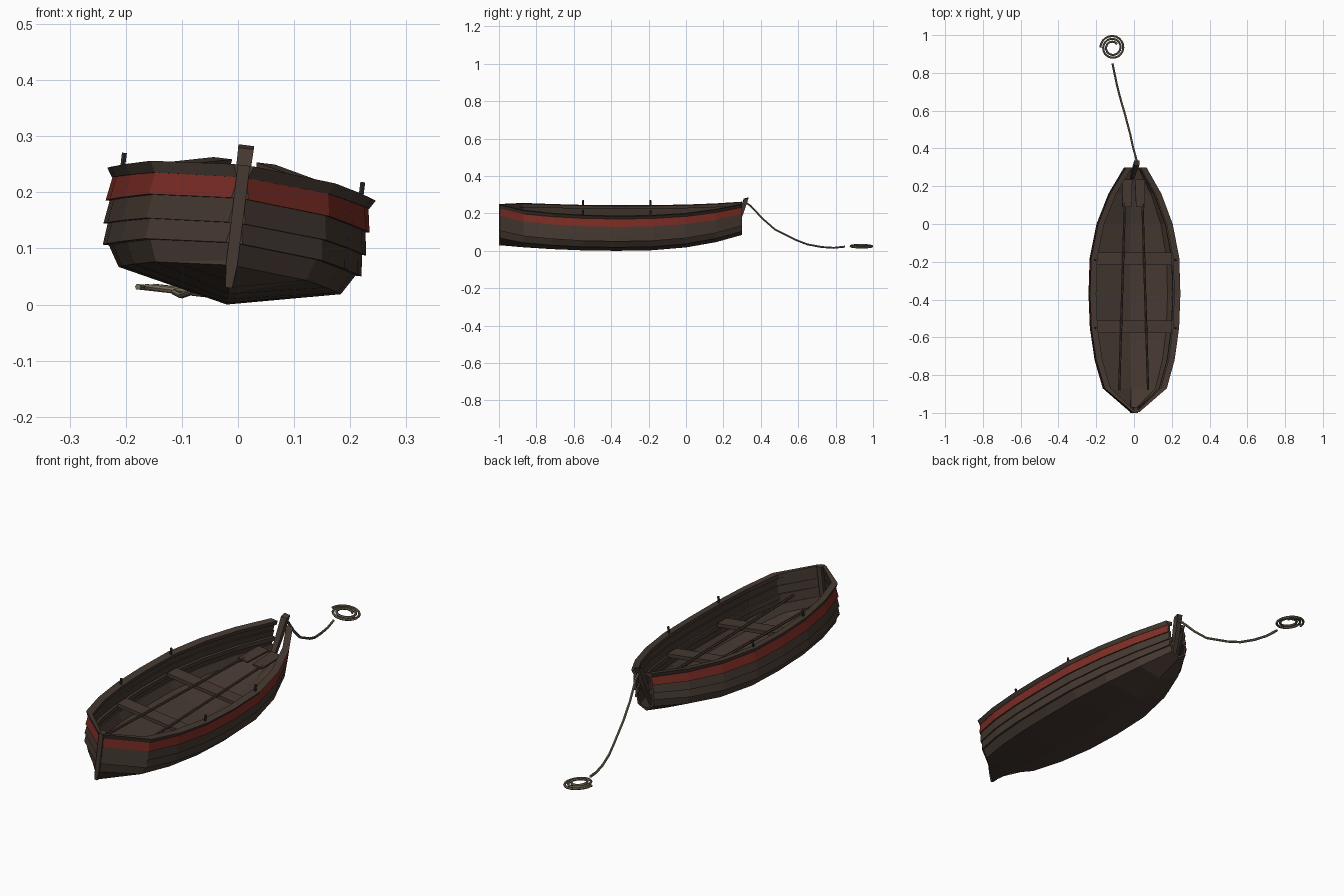
import bpy, bmesh, math
from mathutils import Vector, Matrix

if "Cube" in bpy.data.objects:
    bpy.data.objects.remove(bpy.data.objects["Cube"])

# The boat lies rolled 7 degrees onto one side, pivoting at the keel
ROLL = Matrix.Translation((-0.02, 0, 0)) @ Matrix.Rotation(math.radians(7), 4, 'Y')


def material(name, rgb):
    m = bpy.data.materials.new(name)
    m.diffuse_color = (*rgb, 1)
    m.use_nodes = True
    m.node_tree.nodes["Principled BSDF"].inputs["Base Color"].default_value = m.diffuse_color
    return m


WOOD = material("dark_wood", (0.061, 0.041, 0.031))
RED = material("red_paint", (0.205, 0.026, 0.018))
ROPE = material("rope_fibre", (0.17, 0.14, 0.092))
IRON = material("dark_iron", (0.030, 0.027, 0.025))


def finish(name, bm, mats):
    bmesh.ops.recalc_face_normals(bm, faces=bm.faces)
    me = bpy.data.meshes.new(name)
    bm.to_mesh(me)
    bm.free()
    for m in mats:
        me.materials.append(m)
    ob = bpy.data.objects.new(name, me)
    ob.matrix_world = ROLL
    bpy.context.collection.objects.link(ob)
    return ob


def loft(name, sections, mats):
    """Closed cross-sections joined in a row; the first side of each section
    takes material 0, every other side the last material."""
    bm = bmesh.new()
    rows = [[bm.verts.new(p) for p in s] for s in sections]
    n = len(rows[0])
    for a, b in zip(rows, rows[1:]):
        for j in range(n):
            k = (j + 1) % n
            f = bm.faces.new((a[j], a[k], b[k], b[j]))
            f.material_index = 0 if j == 0 else len(mats) - 1
    for r in (rows[0], rows[-1]):
        bm.faces.new(r).material_index = len(mats) - 1
    return finish(name, bm, mats)


def tube(name, path, radius, mat, sides=6):
    pts = [Vector(p) for p in path]
    secs = []
    for i, p in enumerate(pts):
        d = (pts[min(i + 1, len(pts) - 1)] - pts[max(i - 1, 0)]).normalized()
        ref = Vector((1, 0, 0)) if abs(d.z) > 0.9 else Vector((0, 0, 1))
        u = d.cross(ref).normalized()
        v = d.cross(u)
        secs.append([p + radius * (u * math.cos(t) + v * math.sin(t))
                     for t in (math.tau * k / sides for k in range(sides))])
    return loft(name, secs, [mat])


def box(name, lo, hi, mat):
    secs = [[(lo[0], y, lo[2]), (hi[0], y, lo[2]), (hi[0], y, hi[2]), (lo[0], y, hi[2])]
            for y in (lo[1], hi[1])]
    return loft(name, secs, [mat])


# Hull lines: (y, half width) stations and plank heights from rail to keel
STATIONS = [(-0.995, 0.010), (-0.87, 0.157), (-0.72, 0.200), (-0.55, 0.225), (-0.37, 0.232),
            (-0.18, 0.226), (0.0, 0.190), (0.16, 0.128), (0.30, 0.046)]
BOW = [0.250, 0.228, 0.190, 0.146, 0.110, 0.070, 0.030]
MID = [0.216, 0.200, 0.158, 0.117, 0.079, 0.043, 0.000]
STERN = [0.258, 0.240, 0.205, 0.170, 0.140, 0.110, 0.086]
WIDTH = [1.0, 1.0, 1.0, 0.995, 0.98, 0.86, 0.0]


def level(k, y):
    d = y + 0.37
    if d < 0:
        return MID[k] + (BOW[k] - MID[k]) * (d / 0.625) ** 2
    return MID[k] + (STERN[k] - MID[k]) * (d / 0.67) ** 2.6


def hull_strip(name, section, mats):
    """Loft a plank along the stations on both sides of the boat."""
    for s, side in ((-1, "left"), (1, "right")):
        secs = [[(s * max(x, 0.0), y, z) for x, z in section(y, w)] for y, w in STATIONS]
        loft(f"{name}_{side}", secs, mats)


# Overlapping planks, the top one painted red outside
for k in range(1, 5):
    def plank(y, w, k=k):
        xu, xl = w * WIDTH[k] - 0.003, w * WIDTH[k + 1] + (0.005 if k < 4 else 0.0)
        zu, zl = level(k, y) + 0.005, level(k + 1, y)
        return [(xu, zu), (xl, zl), (xl - 0.012, zl), (xu - 0.010, zu)]
    hull_strip(f"plank_{k}", plank, [RED, WOOD] if k == 1 else [WOOD])

# Gunwale cap with flared outer edge
hull_strip("gunwale", lambda y, w: [(w + 0.009, level(0, y)), (w - 0.001, level(1, y)),
                                    (w - 0.022, level(1, y)), (w - 0.024, level(0, y))], [WOOD])

# Inner rail that carries the seats
hull_strip("seat_riser", lambda y, w: [(w - 0.008, level(3, y) + 0.012), (w - 0.008, level(3, y) - 0.008),
                                       (w - 0.020, level(3, y) - 0.008), (w - 0.020, level(3, y) + 0.012)], [WOOD])

# Shallow V bottom
bottom = []
for y, w in STATIONS:
    c, zc, zk = w * WIDTH[5], level(5, y), level(6, y)
    bottom.append([(-c, y, zc), (0, y, zk), (c, y, zc),
                   (c * 0.97, y, zc + 0.008), (0, y, zk + 0.012), (-c * 0.97, y, zc + 0.008)])
loft("bottom", bottom, [WOOD])

# Bow stem
loft("bow_stem", [[(-w, -1.0, z), (w, -1.0, z), (w, -0.97, z), (-w, -0.97, z)]
                  for z, w in ((0.03, 0.006), (0.07, 0.010), (0.25, 0.011))], [WOOD])

# Leaning mooring post standing in the open stern
loft("stern_post", [[(-w, y - 0.013, z - 0.004), (w, y - 0.013, z - 0.004), (w, y + 0.013, z + 0.002),
                     (-w, y + 0.013, z + 0.002)]
                    for y, z, w in ((0.25, 0.095, 0.009), (0.29, 0.19, 0.012), (0.322, 0.284, 0.014))], [WOOD])

# Seats
for i, y in enumerate((-0.543, -0.183)):
    box(f"seat_{i + 1}", (-0.205, y - 0.033, 0.126), (0.205, y + 0.033, 0.142), WOOD)

# Oars resting on the seats: shaft and flat blade
for s, side in ((-1, "left"), (1, "right")):
    tube(f"oar_shaft_{side}", [(s * 0.077, -0.88, 0.148), (s * 0.047, 0.11, 0.148)], 0.006, WOOD)
    loft(f"oar_blade_{side}", [[(s * (x - w), y, 0.144), (s * (x + w), y, 0.144),
                                (s * (x + w), y, 0.152), (s * (x - w), y, 0.152)]
                               for y, x, w in ((0.09, 0.037, 0.024), (0.235, 0.033, 0.026))], [WOOD])

# Rowing pins on the gunwales
for s, side in ((-1, "left"), (1, "right")):
    for i, y in enumerate((-0.55, -0.19)):
        tube(f"rowing_pin_{side}_{i + 1}", [(s * 0.214, y, 0.20), (s * 0.214, y, 0.246)], 0.005, IRON)

# Sagging mooring rope
tube("mooring_rope", [(0.003, 0.318, 0.262), (0.002, 0.345, 0.243), (-0.007, 0.41, 0.172), (-0.014, 0.475, 0.114),
                      (-0.036, 0.585, 0.055), (-0.052, 0.65, 0.028), (-0.070, 0.725, 0.012),
                      (-0.083, 0.79, 0.006), (-0.096, 0.85, 0.011)], 0.0055, ROPE)

# Flat rope coil at the end
coil = []
for i in range(49):
    t = i / 48
    a, r = math.pi - t * 2.4 * math.tau, 0.065 - 0.036 * t
    coil.append((-0.096 + r * math.cos(a), 0.934 + r * math.sin(a), 0.012 + 0.005 * t))
tube("rope_coil", coil, 0.0055, ROPE)
